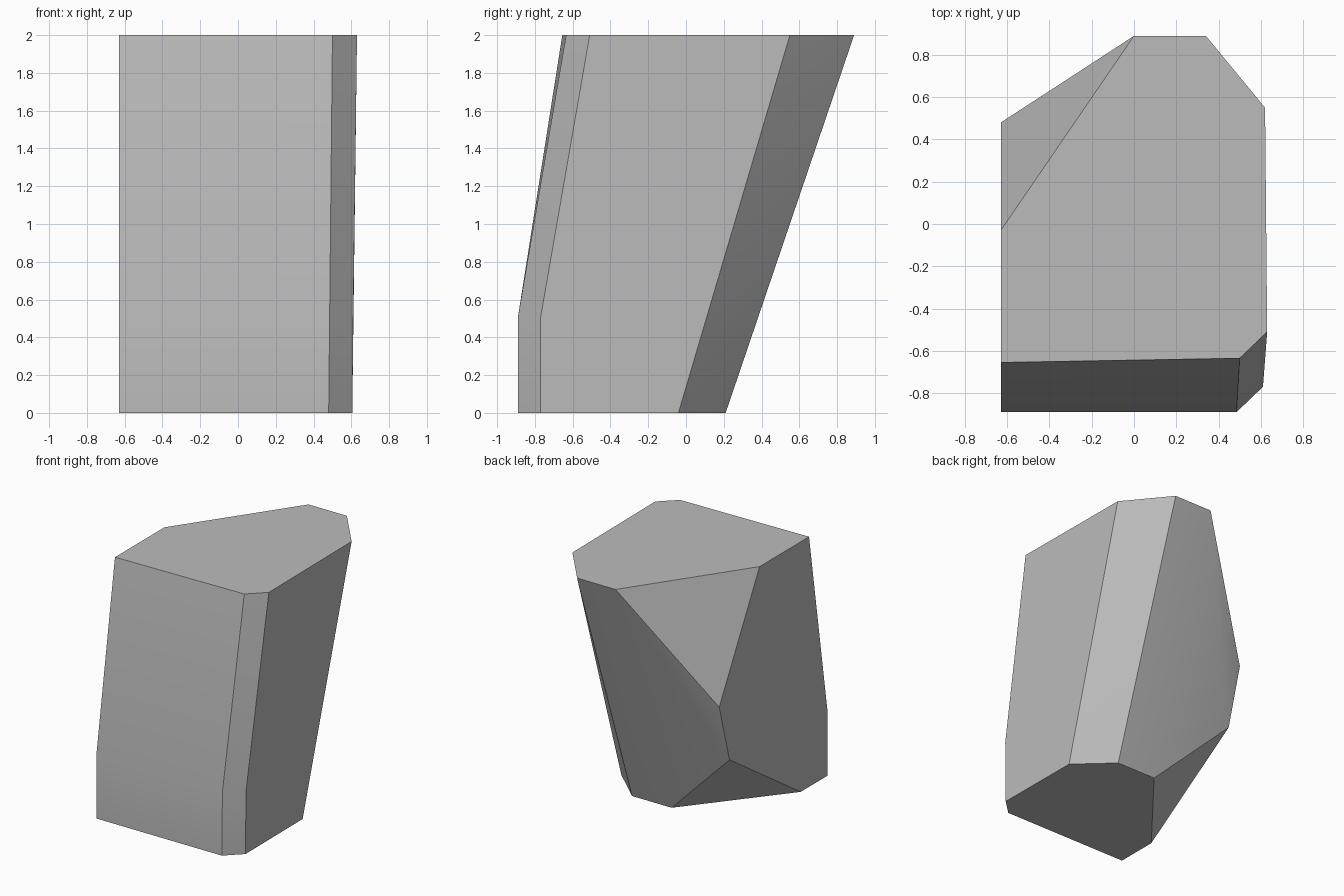
import bpy
import bmesh
import math

# Remove the default cube only
default_cube = bpy.data.objects.get("Cube")
if default_cube:
    bpy.data.objects.remove(default_cube, do_unlink=True)


def make_material(name, color):
    material = bpy.data.materials.new(name)
    material.use_nodes = True
    material.diffuse_color = color
    material.node_tree.nodes["Principled BSDF"].inputs["Base Color"].default_value = color
    return material


def add_ring(bm, outline, height):
    """Place one horizontal outline of the stone at the given height."""
    for x, y in outline:
        bm.verts.new((x, y, height))


FLAT_SIDE = -0.63

# Foot, front bend and top outlines of the leaning block
front_foot = [(FLAT_SIDE, -0.89), (0.48, -0.89), (0.605, -0.77)]
back_foot = [(0.6, -0.04), (0.33, 0.21), (-0.02, 0.21), (FLAT_SIDE, -0.55)]
front_bend = [(FLAT_SIDE, -0.89), (0.485, -0.89), (0.61, -0.77)]
top = [(FLAT_SIDE, -0.655), (0.5, -0.635), (0.63, -0.51), (0.62, 0.55),
       (0.34, 0.89), (0, 0.89), (FLAT_SIDE, -0.03)]

bm = bmesh.new()
add_ring(bm, front_foot + back_foot, 0)
add_ring(bm, front_bend, 0.505)
add_ring(bm, top, 2)

# Blunt corner that sticks out on the flat side
add_ring(bm, [(FLAT_SIDE, 0.35)], 0.6)
add_ring(bm, [(FLAT_SIDE, 0.48)], 1.07)

# Wrap the outlines in one faceted shell and merge the flat facets
bmesh.ops.convex_hull(bm, input=bm.verts[:])
bmesh.ops.dissolve_limit(bm, angle_limit=math.radians(2),
                         verts=bm.verts[:], edges=bm.edges[:])
bmesh.ops.recalc_face_normals(bm, faces=bm.faces[:])

mesh = bpy.data.meshes.new("stone_block")
bm.to_mesh(mesh)
bm.free()
mesh.materials.append(make_material("stone_grey", (0.5, 0.5, 0.5, 1)))

stone = bpy.data.objects.new("stone_block", mesh)
bpy.context.collection.objects.link(stone)

# Soften only the shallow edges
bpy.ops.object.select_all(action="DESELECT")
stone.select_set(True)
bpy.context.view_layer.objects.active = stone
bpy.ops.object.shade_smooth_by_angle(angle=math.radians(30))
